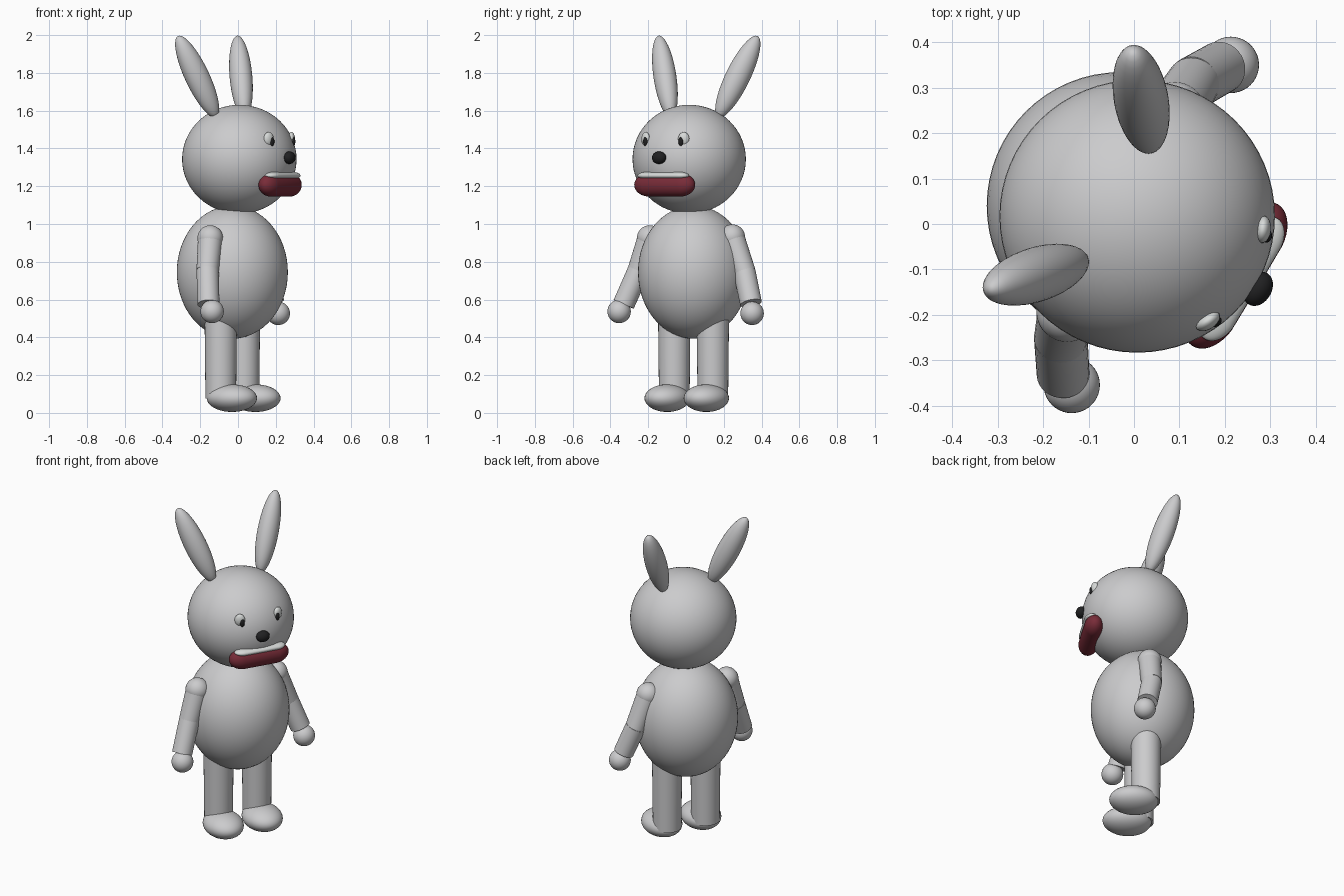
import bpy
from math import radians, cos, sin
from mathutils import Vector, Matrix

if "Cube" in bpy.data.objects:
    bpy.data.objects.remove(bpy.data.objects["Cube"], do_unlink=True)


def material(name, r, g, b):
    m = bpy.data.materials.new(name)
    m.use_nodes = True
    m.diffuse_color = (r, g, b, 1)
    bsdf = next(n for n in m.node_tree.nodes if n.type == "BSDF_PRINCIPLED")
    bsdf.inputs["Base Color"].default_value = (r, g, b, 1)
    return m


FUR = material("grey fur", 0.6, 0.6, 0.61)
WHITE = material("white", 0.68, 0.7, 0.69)
BLACK = material("black", 0.015, 0.015, 0.016)
RED = material("dark red", 0.19, 0.025, 0.04)


def finish(obj, name, mat):
    obj.name = name
    obj.data.materials.append(mat)
    bpy.ops.object.shade_smooth_by_angle(angle=radians(40))
    return obj


def ball(name, mat, loc, size, rot=Matrix(), stretch=0.0, segments=40):
    """Ellipsoid; stretch pulls its two halves apart along local y."""
    bpy.ops.mesh.primitive_uv_sphere_add(segments=segments, ring_count=segments // 2)
    obj = bpy.context.object
    for v in obj.data.vertices:
        side = (v.co.y > 1e-4) - (v.co.y < -1e-4)
        v.co = Vector(a * b for a, b in zip(v.co, size))
        v.co.y += side * stretch
    obj.matrix_world = Matrix.Translation(loc) @ rot
    return finish(obj, name, mat)


def tube(name, mat, start, end, r1, r2):
    """Tapered cylinder between two points."""
    start, end = Vector(start), Vector(end)
    axis = end - start
    bpy.ops.mesh.primitive_cone_add(vertices=32, radius1=r1, radius2=r2, depth=axis.length)
    obj = bpy.context.object
    obj.matrix_world = (Matrix.Translation((start + end) / 2)
                        @ axis.to_track_quat("Z", "Y").to_matrix().to_4x4())
    return finish(obj, name, mat)


YAW = radians(-31)
TURN = Matrix.Rotation(YAW, 4, "Z")
BODY = Vector((-0.03, 0.04, 0.745))
HEAD = Vector((0.007, 0.017, 1.343))


def place(origin, forward, left, up):
    """Point given in the turned figure's own directions."""
    return origin + TURN @ Vector((forward, left, up))


# Trunk and head
ball("body", FUR, BODY, (0.294, 0.294, 0.352), segments=64)
ball("head", FUR, HEAD, (0.303, 0.300, 0.288), segments=64)

# Legs, feet, ears and eyes in mirrored pairs
for side, s in (("left", 1), ("right", -1)):
    hip = place(BODY, 0, s * 0.119, 0)
    tube(side + "_leg", FUR, (hip.x, hip.y, 0.075), (hip.x, hip.y, 0.62), 0.081, 0.087)
    sole = place(BODY, 0.07, s * 0.121, 0)
    ball(side + "_foot", FUR, (sole.x, sole.y, 0.078), (0.14, 0.112, 0.073), TURN)

    lean = TURN @ Vector((-0.07, s * 0.08, 0.215))
    ball(side + "_ear", FUR, place(HEAD, -0.125, s * 0.225, 0.437), (0.06, 0.065, 0.24),
         lean.to_track_quat("Z", "Y").to_matrix().to_4x4())

    for part, mat, angle, reach, up, size in (
            ("eye", WHITE, 25, 0.278, 0.107, (0.018, 0.03, 0.037)),
            ("pupil", BLACK, 22.3, 0.289, 0.094, (0.011, 0.014, 0.025))):
        a = radians(s * angle)
        ball(f"{side}_{part}", mat, place(HEAD, reach * cos(a), reach * sin(a), up), size,
             Matrix.Rotation(YAW + a, 4, "Z"), segments=24)

# Arms: shoulder, elbow, wrist and hand positions
arms = {
    "left": ((0.09, 0.245, 0.93), (0.13, 0.31, 0.745), (0.19, 0.344, 0.58), (0.213, 0.35, 0.527)),
    "right": ((-0.147, -0.192, 0.925), (-0.161, -0.25, 0.755), (-0.156, -0.33, 0.575),
              (-0.137, -0.354, 0.537)),
}
for side, (shoulder, elbow, wrist, hand) in arms.items():
    ball(side + "_shoulder", FUR, shoulder, (0.068,) * 3)
    tube(side + "_upper_arm", FUR, shoulder, elbow, 0.065, 0.059)
    ball(side + "_elbow", FUR, elbow, (0.057,) * 3)
    tube(side + "_forearm", FUR, elbow, wrist, 0.059, 0.058)
    ball(side + "_hand", FUR, hand, (0.062,) * 3)

# Nose and mouth
ball("nose", BLACK, place(HEAD, 0.31, 0, 0.008), (0.03, 0.04, 0.033), TURN)
ball("mouth", RED, place(HEAD, 0.252, 0, -0.136), (0.056, 0.087, 0.062), TURN, stretch=0.095)
ball("teeth", WHITE, place(HEAD, 0.267, 0, -0.087), (0.04, 0.06, 0.02), TURN, stretch=0.095)
